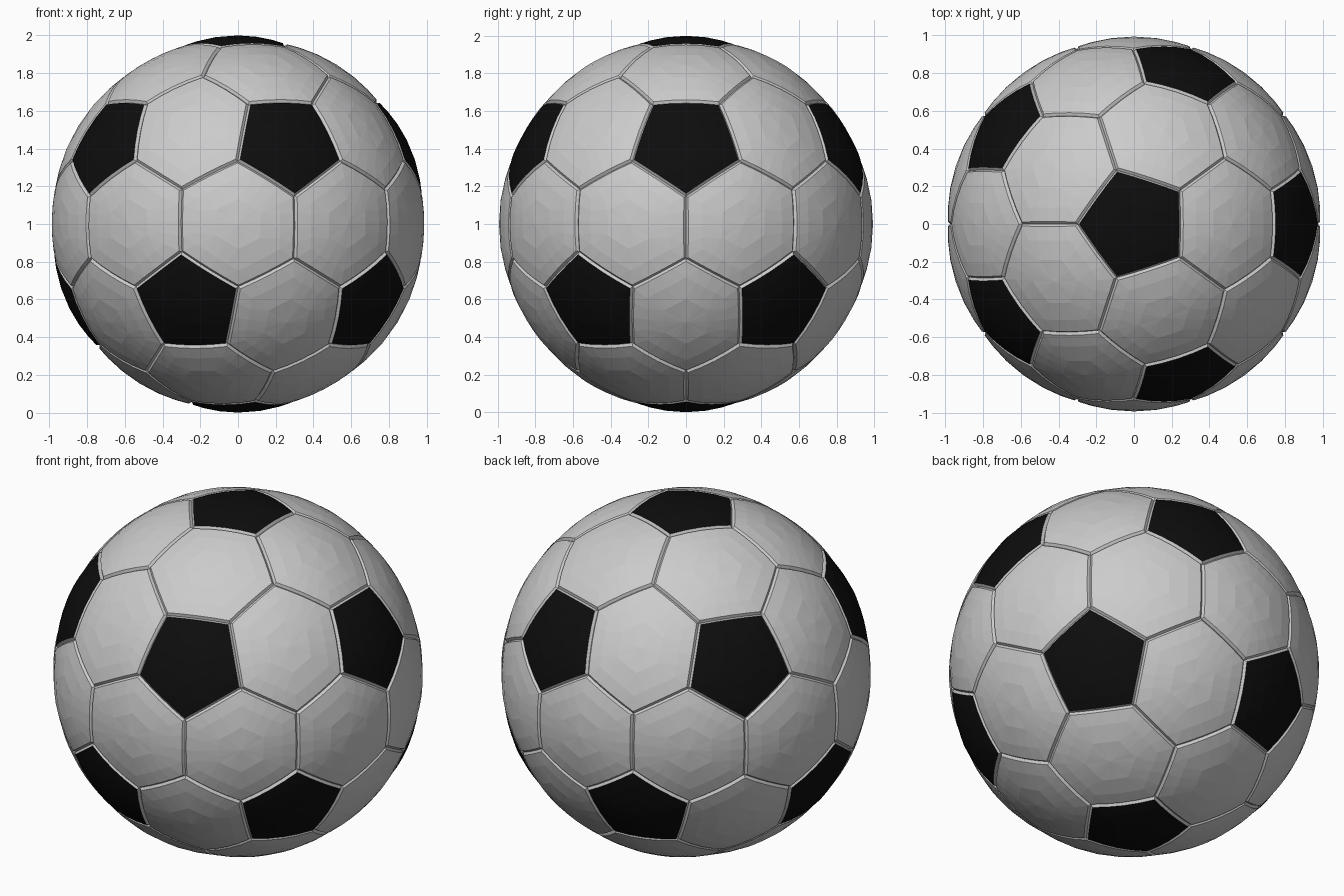
import bpy, bmesh
from math import sin, cos, pi, radians, atan, atan2
from itertools import combinations
from mathutils import Vector

if "Cube" in bpy.data.objects:
    bpy.data.objects.remove(bpy.data.objects["Cube"])

EDGE_R, GROOVE_R = 0.988, 0.975     # radius at panel rim / bottom of seam
SEAM_W = 0.012                      # half width of a seam
CORNER = radians(17.9)              # pentagon centre to corner
SIDE = 4                            # segments per panel side
RINGS = (0.4, 0.75, 1.0)


def polar(lat, lon):
    return Vector((cos(lat) * cos(lon), cos(lat) * sin(lon), sin(lat)))


# Pentagon centres: icosahedron directions, with its faces and edges
LAT = atan(0.5)
pents = [Vector((0, 0, 1)), Vector((0, 0, -1))]
for k in range(5):
    pents.append(polar(LAT, 2 * pi * k / 5))
    pents.append(polar(-LAT, 2 * pi * k / 5 + pi / 5))
near = lambda i, j: pents[i].dot(pents[j]) > 0.4
edges = [e for e in combinations(range(12), 2) if near(*e)]
tris = [t for t in combinations(range(12), 3)
        if all(near(i, j) for i, j in combinations(t, 2))]
node = {t: sum((pents[i] for i in t), Vector()).normalized() for t in tris}


def corner(i, t):
    return pents[i].slerp(node[t], CORNER / pents[i].angle(node[t]))


def sort_ccw(c, pts):
    u = c.orthogonal().normalized()
    v = c.cross(u)
    return sorted(pts, key=lambda p: atan2(p.dot(v), p.dot(u)))


def outline(pts):
    n = len(pts)
    return [pts[i].slerp(pts[(i + 1) % n], s / SIDE)
            for i in range(n) for s in range(SIDE)]


def inset(pts):
    n = len(pts)
    nor = [pts[i].cross(pts[(i + 1) % n]).normalized() for i in range(n)]
    return [(pts[i] + SEAM_W * (nor[i] + nor[i - 1]) / (1 + nor[i].dot(nor[i - 1]))).normalized()
            for i in range(n)]


def bridge(bm, a, b):
    n = len(a)
    for i in range(n):
        j = (i + 1) % n
        bm.faces.new((a[i], b[i], b[j], a[j]))


def add_panel(bm, seam, c, pts, crown):
    pts = sort_ccw(c, pts)
    rim = outline(inset(pts))
    # puffed panel built from rings around its centre
    mid = bm.verts.new(c * crown)
    prev = None
    for t in RINGS:
        r = EDGE_R + (crown - EDGE_R) * (1 - t * t)
        ring = [bm.verts.new(c.slerp(p, t) * r) for p in rim]
        if prev:
            bridge(bm, prev, ring)
        else:
            for i in range(len(ring)):
                bm.faces.new((mid, ring[i], ring[(i + 1) % len(ring)]))
        prev = ring
    # sloping wall down into the seam
    top = [seam.verts.new(p * EDGE_R) for p in rim]
    low = [seam.verts.new(p * GROOVE_R) for p in outline(pts)]
    bridge(seam, top, low)


def finish(name, bm, colour=None):
    bmesh.ops.remove_doubles(bm, verts=bm.verts, dist=0.0005)
    bmesh.ops.translate(bm, verts=bm.verts, vec=(0, 0, 1))
    bmesh.ops.triangulate(bm, faces=bm.faces)
    me = bpy.data.meshes.new(name)
    bm.to_mesh(me)
    bm.free()
    ob = bpy.data.objects.new(name, me)
    bpy.context.collection.objects.link(ob)
    if colour:
        mat = bpy.data.materials.new(name + "_colour")
        mat.diffuse_color = colour
        mat.use_nodes = True
        mat.node_tree.nodes["Principled BSDF"].inputs["Base Color"].default_value = mat.diffuse_color
        me.materials.append(mat)


white, black, seam = bmesh.new(), bmesh.new(), bmesh.new()

# 12 black pentagons
for i, c in enumerate(pents):
    add_panel(black, seam, c, [corner(i, t) for t in tris if i in t], 1.0)

# 30 grey hexagons, one between each pair of neighbouring pentagons
for i, j in edges:
    pts = []
    for t in tris:
        if i in t and j in t:
            pts += [corner(i, t), node[t], corner(j, t)]
    add_panel(white, seam, (pents[i] + pents[j]).normalized(), pts, 0.994)

finish("hexagon_panels", white)
finish("pentagon_panels", black, (0.004, 0.004, 0.004, 1))
finish("seams", seam)
